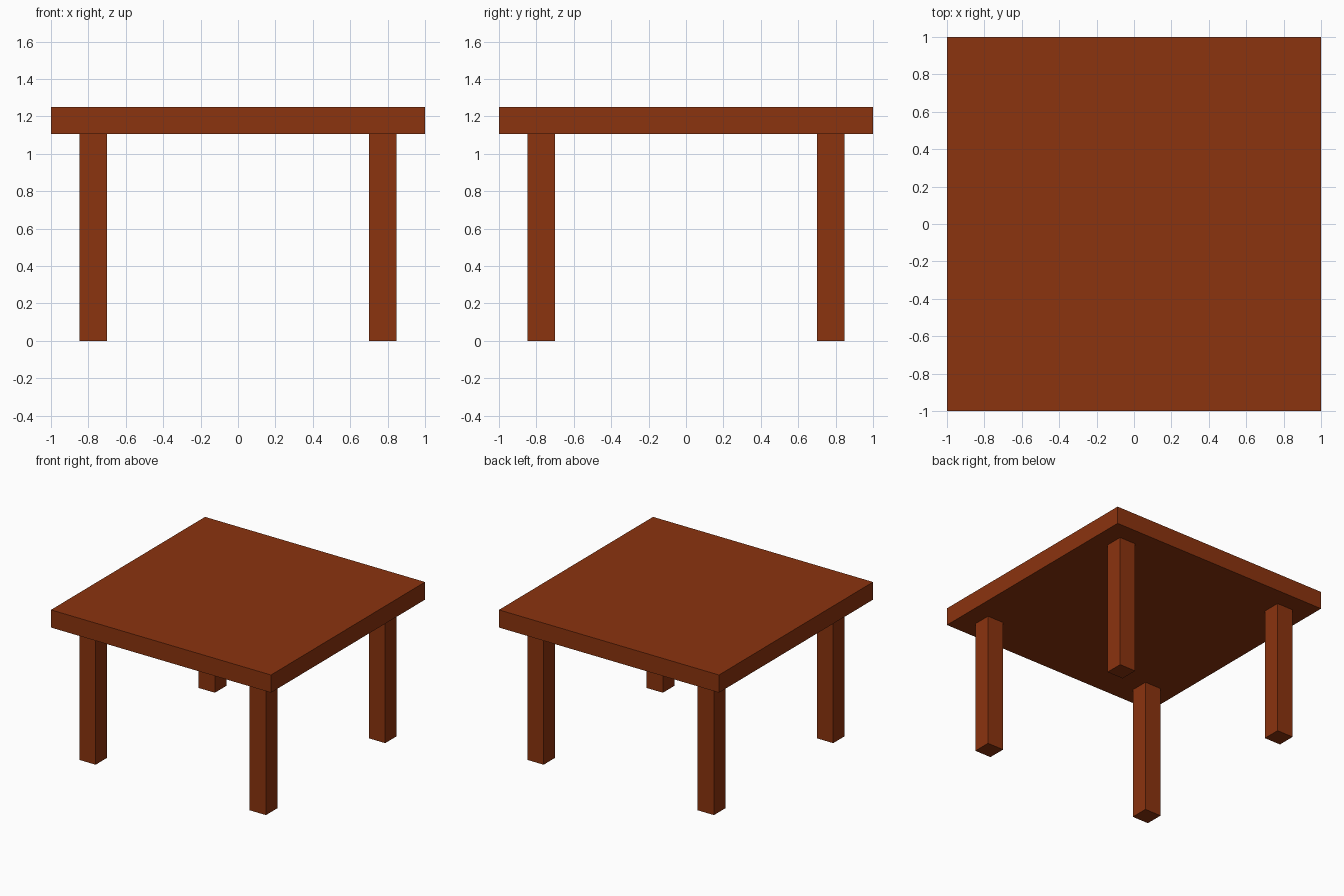
import bpy

if "Cube" in bpy.data.objects:
    bpy.data.objects.remove(bpy.data.objects["Cube"])

wood = bpy.data.materials.new("brown_wood")
wood.diffuse_color = (0.258, 0.033, 0.0045, 1)
wood.use_nodes = True
wood.node_tree.nodes["Principled BSDF"].inputs["Base Color"].default_value = wood.diffuse_color


def box(name, center, size):
    bpy.ops.mesh.primitive_cube_add(size=1, location=center)
    ob = bpy.context.object
    ob.name = name
    ob.scale = size
    bpy.ops.object.transform_apply(location=False, rotation=False, scale=True)
    ob.data.materials.append(wood)
    return ob


TOP_Z, UNDER_Z = 1.25, 1.105
LEG, OFFSET = 0.148, 0.774

# Square slab
box("table_top", (0, 0, (TOP_Z + UNDER_Z) / 2), (2, 2, TOP_Z - UNDER_Z))

# Four square legs, set in from the corners
for y_name, sy in (("front", -1), ("back", 1)):
    for x_name, sx in (("left", -1), ("right", 1)):
        box(f"{y_name}_{x_name}_leg", (sx * OFFSET, sy * OFFSET, UNDER_Z / 2),
            (LEG, LEG, UNDER_Z))
